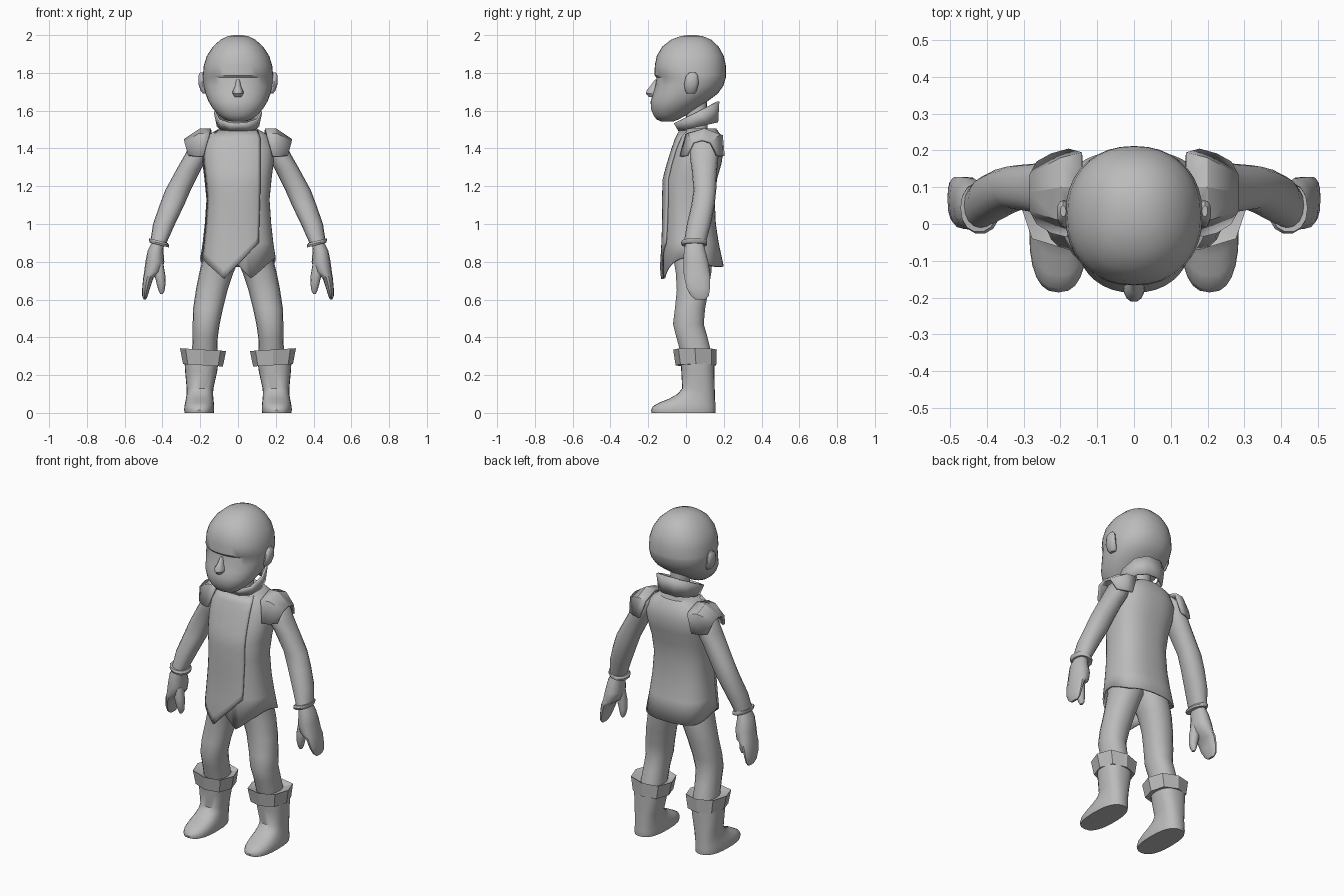
import bpy, math
from mathutils import Vector

grey = bpy.data.materials.new("plain_grey")
grey.diffuse_color = (0.5, 0.5, 0.5, 1)


def finish(name, verts, faces, mirror=False, thick=0, angle=40):
    me = bpy.data.meshes.new(name)
    me.from_pydata(verts, [], faces)
    me.materials.append(grey)
    ob = bpy.data.objects.new(name, me)
    bpy.context.collection.objects.link(ob)
    bpy.ops.object.select_all(action='DESELECT')
    bpy.context.view_layer.objects.active = ob
    ob.select_set(True)
    bpy.ops.object.mode_set(mode='EDIT')
    bpy.ops.mesh.select_all(action='SELECT')
    bpy.ops.mesh.normals_make_consistent(inside=False)
    bpy.ops.object.mode_set(mode='OBJECT')
    if thick:
        m = ob.modifiers.new("thickness", 'SOLIDIFY')
        m.thickness = thick
    if mirror:
        m = ob.modifiers.new("mirror", 'MIRROR')
        m.use_mirror_merge = False
    bpy.ops.object.shade_smooth_by_angle(angle=math.radians(angle))
    return ob


def loft(name, rings, n=20, p=2.2, kx=0, ky=None, caps=(True, True), hem=None, **kw):
    """Stack of level sections (z, x0, x1, y0, y1), listed top to bottom."""
    verts, faces = [], []
    for r, (z, x0, x1, y0, y1) in enumerate(rings):
        for i in range(n):
            a = 2 * math.pi * i / n
            c, s = math.cos(a), math.sin(a)
            dx = (x1 - x0) / 2 * math.copysign(abs(c) ** (2 / p), c)
            dy = (y1 - y0) / 2 * math.copysign(abs(s) ** (2 / p), s)
            x, y = (x0 + x1) / 2 + dx, (y0 + y1) / 2 + dy
            zz = z + kx * dx + (ky[r] * dy if ky else 0)
            if hem and r == len(rings) - 1:
                zz = hem(x, y)
            verts.append((x, y, zz))
    for r in range(len(rings) - 1):
        for i in range(n):
            j = (i + 1) % n
            faces.append((r * n + i, r * n + j, (r + 1) * n + j, (r + 1) * n + i))
    if caps[0]:
        faces.append(tuple(range(n)))
    if caps[1]:
        faces.append(tuple(range(len(verts) - n, len(verts))))
    return finish(name, verts, faces, **kw)


def sym(rows):
    return [(z, -w, w, y0, y1) for z, w, y0, y1 in rows]


# Head with flattened face, brow step and tapering jaw
loft("head", sym([
    (2.0, .02, .01, .05), (1.994, .055, -.03, .09), (1.975, .093, -.08, .135),
    (1.94, .132, -.125, .172), (1.89, .165, -.155, .2), (1.84, .181, -.165, .211),
    (1.787, .186, -.167, .212), (1.775, .186, -.156, .211), (1.73, .182, -.163, .197),
    (1.69, .172, -.175, .168), (1.65, .157, -.187, .115), (1.61, .133, -.186, .055),
    (1.575, .1, -.172, .0), (1.553, .07, -.155, -.04), (1.542, .03, -.13, -.07)]), n=36)
loft("nose", sym([
    (1.765, .01, -.165, -.12), (1.73, .016, -.19, -.12), (1.705, .028, -.211, -.12),
    (1.69, .03, -.212, -.12), (1.672, .018, -.197, -.13)]), n=14)
loft("ear", [
    (1.803, .185, .2, .02, .05), (1.785, .178, .21, .0, .064), (1.74, .172, .209, -.01, .066),
    (1.705, .16, .198, -.005, .056), (1.69, .16, .185, .005, .045)], n=12, mirror=True)
loft("neck", sym([(1.69, .052, .0, .11), (1.45, .055, .0, .115)]), n=16)

# Standing collar, higher at the back
loft("collar", sym([(1.59, .128, -.07, .182), (1.515, .112, -.045, .175)]), n=10, p=2.3,
     ky=(.48, .22), caps=(False, False), thick=.012, angle=25)

# Coat body
COAT = [(1.505, .1, -.02, .16), (1.47, .16, -.04, .185), (1.4, .19, -.065, .2),
        (1.32, .188, -.09, .188), (1.24, .178, -.112, .165), (1.13, .167, -.115, .152),
        (1.0, .176, -.115, .158), (.9, .187, -.118, .173), (.79, .2, -.125, .2)]


def lerp(a, b, t):
    return a + (b - a) * max(0, min(1, t))


def hem_left(x):
    """Pointed hem of the flap that starts on the -x side."""
    return lerp(.82, .71, (x + .195) / .125) if x < -.07 else lerp(.71, .9, (x + .07) / .18)


def coat_hem(x, y):
    if y > .03:
        return lerp(.82, .775, (y - .03) / .12)
    return .82 if x < -.11 else hem_left(-x)


loft("coat", sym(COAT), n=48, p=2.5, caps=(True, False), hem=coat_hem, thick=.01)


def coat_section(z):
    for a, b in zip(COAT, COAT[1:]):
        if z >= b[0]:
            t = (a[0] - z) / (a[0] - b[0])
            return [lerp(u, v, t) for u, v in zip(a[1:], b[1:])]
    return COAT[-1][1:]


# Overlapping front flap following the coat surface
verts, faces = [], []
COLS, ROWS = 20, 16
for r in range(ROWS + 1):
    for c in range(COLS + 1):
        f = c / COLS
        z = lerp(hem_left(lerp(-.19, .11, f)), 1.495, r / ROWS)
        w, y0, y1 = coat_section(z)
        x = lerp(-.97 * w, min(.118, .11 + .03 * (z - .9), .9 * w), f)
        y = (y0 + y1) / 2 - (y1 - y0) / 2 * (1 - (abs(x) / w) ** 2.5) ** .4
        verts.append((x, y - .012, z))
        if r and c:
            k = r * (COLS + 1) + c
            faces.append((k, k - 1, k - COLS - 2, k - COLS - 1))
finish("front_flap", verts, faces, thick=.012)

# Sleeves, cuffs and hands
loft("sleeve", [
    (1.475, .13, .19, .06, .14), (1.43, .135, .25, .025, .175), (1.36, .155, .285, .02, .172),
    (1.29, .195, .325, .03, .165), (1.18, .25, .385, .04, .16), (1.1, .285, .415, .028, .152),
    (1.0, .333, .45, .005, .132), (.9, .378, .465, -.012, .105)], n=16, mirror=True)
loft("sleeve_cuff", [
    (.912, .372, .472, -.022, .11), (.9, .364, .472, -.027, .114), (.888, .366, .466, -.022, .11)],
    n=14, kx=.25, mirror=True)
loft("hand", [
    (.91, .39, .452, .0, .09), (.86, .395, .478, -.012, .103), (.8, .39, .49, -.016, .12),
    (.745, .405, .497, -.015, .128), (.715, .447, .502, -.01, .13), (.66, .466, .507, .003, .128),
    (.62, .478, .507, .025, .122), (.6, .487, .5, .05, .105)], n=14, mirror=True)
loft("thumb", [
    (.79, .395, .44, .0, .06), (.73, .385, .442, -.005, .055), (.68, .384, .43, .0, .05),
    (.645, .389, .42, .012, .047), (.63, .398, .412, .02, .04)], n=12, mirror=True)

# Shoulder pads: inner edge, ridge, outer edge, each draped front to back
pad_rows = [[(.185, -.035, 1.36), (.152, .0, 1.48), (.142, .1, 1.505), (.142, .195, 1.47), (.178, .205, 1.36)],
            [(.225, -.025, 1.36), (.205, .01, 1.48), (.2, .1, 1.507), (.2, .18, 1.475), (.225, .192, 1.36)],
            [(.265, .0, 1.365), (.284, .035, 1.435), (.286, .085, 1.45), (.284, .135, 1.435), (.265, .17, 1.365)]]
faces = [(5 * r + c, 5 * r + c + 1, 5 * r + c + 6, 5 * r + c + 5) for r in range(2) for c in range(4)]
finish("shoulder_pad", sum(pad_rows, []), faces, mirror=True, thick=.014, angle=25)

# Trousers
loft("trouser_leg", [
    (.95, -.01, .16, -.08, .13), (.8, .0, .19, -.065, .14), (.74, .025, .205, -.055, .135),
    (.65, .055, .223, -.05, .12), (.55, .08, .238, -.06, .102), (.47, .097, .24, -.07, .095),
    (.4, .107, .24, -.052, .115), (.3, .11, .245, -.025, .14)], n=18, mirror=True)

# Boots with wide folded tops
loft("boot", [
    (.3, .1, .285, -.03, .15), (.22, .11, .28, -.025, .15), (.13, .13, .272, -.02, .152),
    (.1, .132, .272, -.045, .153), (.075, .13, .276, -.09, .154), (.055, .128, .28, -.14, .155),
    (.035, .126, .284, -.175, .156), (.015, .126, .285, -.186, .157), (.0, .128, .283, -.182, .155)],
    n=24, p=2.5, mirror=True)
loft("boot_top", [
    (.315, .105, .25, -.03, .14), (.335, .063, .307, -.068, .163), (.252, .08, .291, -.055, .16)],
    n=8, p=2.5, kx=.06, mirror=True, angle=25)
